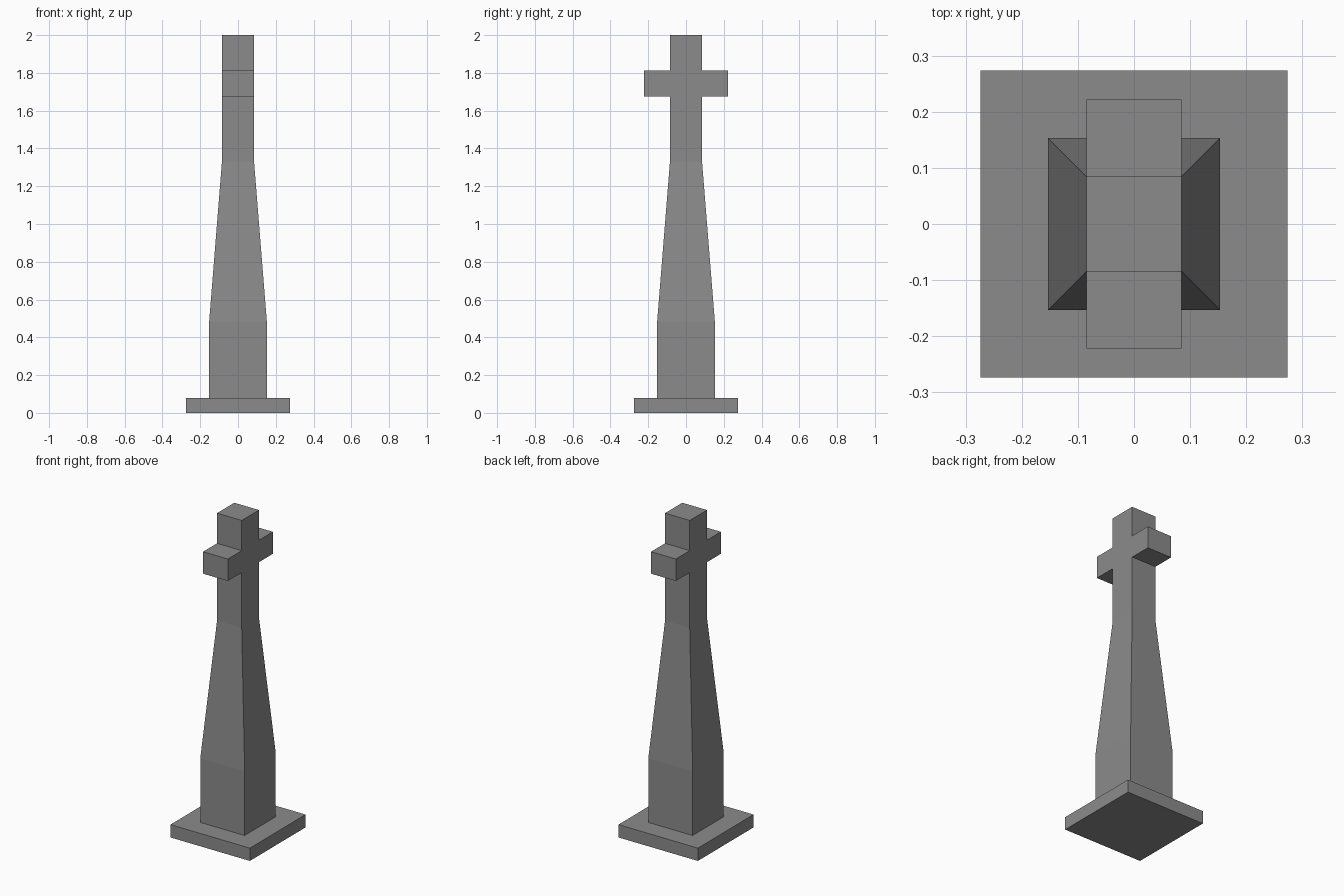
import bpy
import bmesh

if "Cube" in bpy.data.objects:
    bpy.data.objects.remove(bpy.data.objects["Cube"])

stone = bpy.data.materials.new("grey stone")
stone.diffuse_color = (0.26, 0.26, 0.26, 1.0)
stone.use_nodes = True
stone.node_tree.nodes["Principled BSDF"].inputs["Base Color"].default_value = stone.diffuse_color


def square_ring(bm, half, z):
    return [bm.verts.new((sx * half, sy * half, z))
            for sx, sy in ((-1, -1), (1, -1), (1, 1), (-1, 1))]


def square_column(name, rings, arm=None):
    """Stack square sections (half width, z); arm = (ring index, y reach)."""
    bm = bmesh.new()
    loops = [square_ring(bm, half, z) for half, z in rings]
    bm.faces.new(loops[0][::-1])
    bm.faces.new(loops[-1])
    arm_faces = []
    for level, (low, high) in enumerate(zip(loops, loops[1:])):
        for i in range(4):
            j = (i + 1) % 4
            face = bm.faces.new((low[i], low[j], high[j], high[i]))
            if arm and level == arm[0] and i in (0, 2):  # front and back sides
                arm_faces.append(face)
    # Pull the front and back faces of one section out into cross arms
    for face in arm_faces:
        side = 1 if face.calc_center_median().y > 0 else -1
        new = bmesh.ops.extrude_discrete_faces(bm, faces=[face])["faces"][0]
        for v in new.verts:
            v.co.y = side * arm[1]
    bmesh.ops.recalc_face_normals(bm, faces=bm.faces[:])
    mesh = bpy.data.meshes.new(name)
    bm.to_mesh(mesh)
    bm.free()
    mesh.materials.append(stone)
    obj = bpy.data.objects.new(name, mesh)
    bpy.context.collection.objects.link(obj)
    return obj


# Flat square foot
square_column("plinth", [(0.274, 0.0), (0.274, 0.08)])

# Straight pedestal, tapered shaft and square neck carrying the cross arms
square_column("cross_shaft",
              [(0.153, 0.08), (0.153, 0.48), (0.085, 1.33),
               (0.085, 1.675), (0.085, 1.812), (0.085, 2.0)],
              arm=(3, 0.222))
